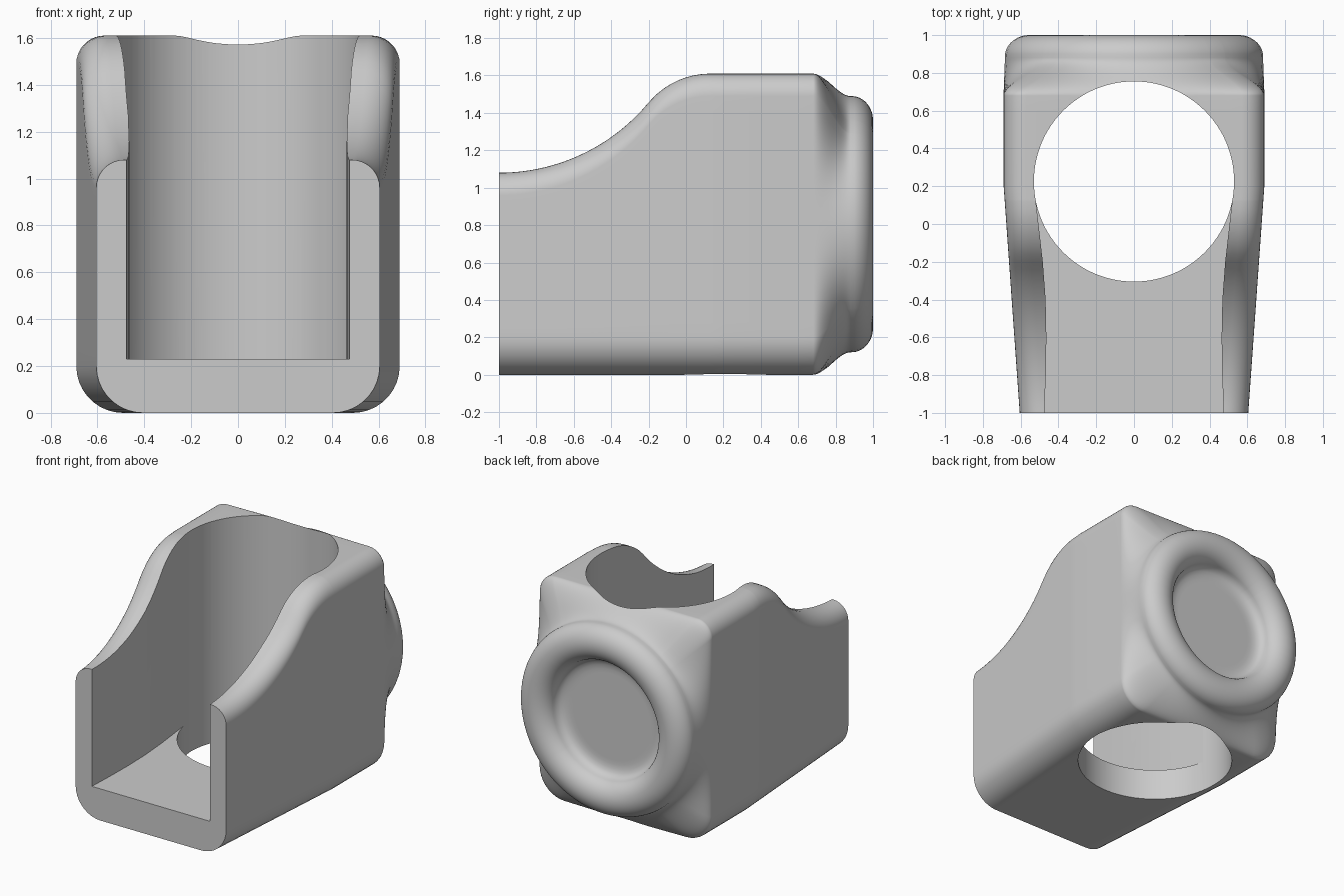
import bpy, bmesh
from math import sin, cos, pi, sqrt, atan2, radians

if "Cube" in bpy.data.objects:
    bpy.data.objects.remove(bpy.data.objects["Cube"], do_unlink=True)

MID = 0.805          # height of the round boss axis
HOLE_Y, HOLE_R = 0.225, 0.53

grey = bpy.data.materials.new("plain_grey")
grey.use_nodes = True
grey.diffuse_color = (0.6, 0.6, 0.6, 1)
grey.node_tree.nodes["Principled BSDF"].inputs["Base Color"].default_value = (0.6, 0.6, 0.6, 1)


def make_object(name, bm):
    bmesh.ops.recalc_face_normals(bm, faces=bm.faces)
    mesh = bpy.data.meshes.new(name)
    bm.to_mesh(mesh)
    bm.free()
    mesh.materials.append(grey)
    obj = bpy.data.objects.new(name, mesh)
    bpy.context.collection.objects.link(obj)
    return obj


def loft(name, rings):
    """Skin closed rings of equal point count and cap both ends."""
    bm = bmesh.new()
    loops = [[bm.verts.new(p) for p in ring] for ring in rings]
    for a, b in zip(loops, loops[1:]):
        for i in range(len(a)):
            j = (i + 1) % len(a)
            bm.faces.new((a[i], a[j], b[j], b[i]))
    bm.faces.new(loops[0])
    bm.faces.new(loops[-1])
    return make_object(name, bm)


# Side silhouette: concave sweep up to a convex shoulder, then flat
def top_height(y):
    if y < -0.2:
        return 2.12 - sqrt(1.04 ** 2 - (y + 1) ** 2)
    if y < 0.13:
        return 1.18 + sqrt(0.43 ** 2 - (y - 0.13) ** 2)
    return 1.61


def half_width(y):
    return 0.69 - 0.085 * max(0, 0.2 - y) / 1.2


# Rounded rectangular cross-section as (x, z) points
def section(y, arc=9, straight=16):
    w, t = half_width(y), top_height(y)
    corners = [(w, t, 0.12, 0), (-w, t, 0.12, 1), (-w, 0, 0.2, 2), (w, 0, 0.2, 3)]
    arcs = []
    for x, z, r, quarter in corners:
        cx = x - r if x > 0 else x + r
        cz = z - r if z > 0 else z + r
        arcs.append([(cx + r * cos(a), cz + r * sin(a))
                     for a in ((quarter + i / arc) * pi / 2 for i in range(arc + 1))])
    points = []
    for i, corner in enumerate(arcs):
        (x0, z0), (x1, z1) = corner[-1], arcs[(i + 1) % 4][0]
        points += corner
        points += [(x0 + (x1 - x0) * k / straight, z0 + (z1 - z0) * k / straight)
                   for k in range(1, straight)]
    return points


full = section(0.5)
angles = [atan2(z - MID, x) for x, z in full]


def circle(r, y):
    return [(r * cos(a), y, MID + r * sin(a)) for a in angles]


# Body sections from the open front to the shoulder
stations = [-1 + 0.04 * i for i in range(29)] + [0.13, 0.2, 0.4, 0.6, 0.68]
rings = [[(x, y, z) for x, z in section(y)] for y in stations]

# Blend from the rounded box into the round boss
for i in range(1, 17):
    y = 0.68 + 0.2 * i / 16
    f = (i / 16) ** 2 * (3 - 2 * i / 16)
    rings.append([(x + (c[0] - x) * f, y, z + (c[2] - z) * f)
                  for (x, z), c in zip(full, circle(0.685, y))])

# Raised rim, then the dished recess with a flat floor
for i in range(1, 23):
    a = radians(7.8 * i)
    rings.append(circle(0.555 + 0.13 * cos(a), 0.885 + 0.115 * sin(a)))
for r, y in [(0.415, 0.878), (0.395, 0.863), (0.37, 0.854), (0.34, 0.85), (0.31, 0.85)]:
    rings.append(circle(r, y))
body = loft("holder_body", rings)

# Vertical through hole
SIDES = 128
outline = [(HOLE_R * cos(2 * pi * i / SIDES), HOLE_Y + HOLE_R * sin(2 * pi * i / SIDES))
           for i in range(SIDES)]
hole = loft("hole_cutter", [[(x, y, z) for x, y in outline] for z in (-0.5, 2.5)])

# Open channel with walls that flare towards the hole
side = [(0.477, -1.1), (0.475, -1), (0.467, -0.8), (0.464, -0.6), (0.468, -0.4), (0.483, -0.2),
        (0.5, -0.05), (0.514, 0.07), (0.523, 0.15), (0.527, 0.225)]
outline = side + [(-x, y) for x, y in reversed(side)]
channel = loft("channel_cutter", [[(x, y, z) for x, y in outline] for z in (0.23, 2.5)])

bpy.ops.object.select_all(action="DESELECT")
body.select_set(True)
bpy.context.view_layer.objects.active = body
for cutter in (hole, channel):
    cutter.hide_render = True
    mod = body.modifiers.new("cut", "BOOLEAN")
    mod.operation = "DIFFERENCE"
    mod.solver = "EXACT"
    mod.object = cutter
    bpy.ops.object.modifier_apply(modifier=mod.name)
    bpy.data.objects.remove(cutter, do_unlink=True)

# Smooth shading with crisp cut edges
bpy.ops.object.shade_smooth_by_angle(angle=radians(32))
weighted = body.modifiers.new("even_normals", "WEIGHTED_NORMAL")
weighted.keep_sharp = True
